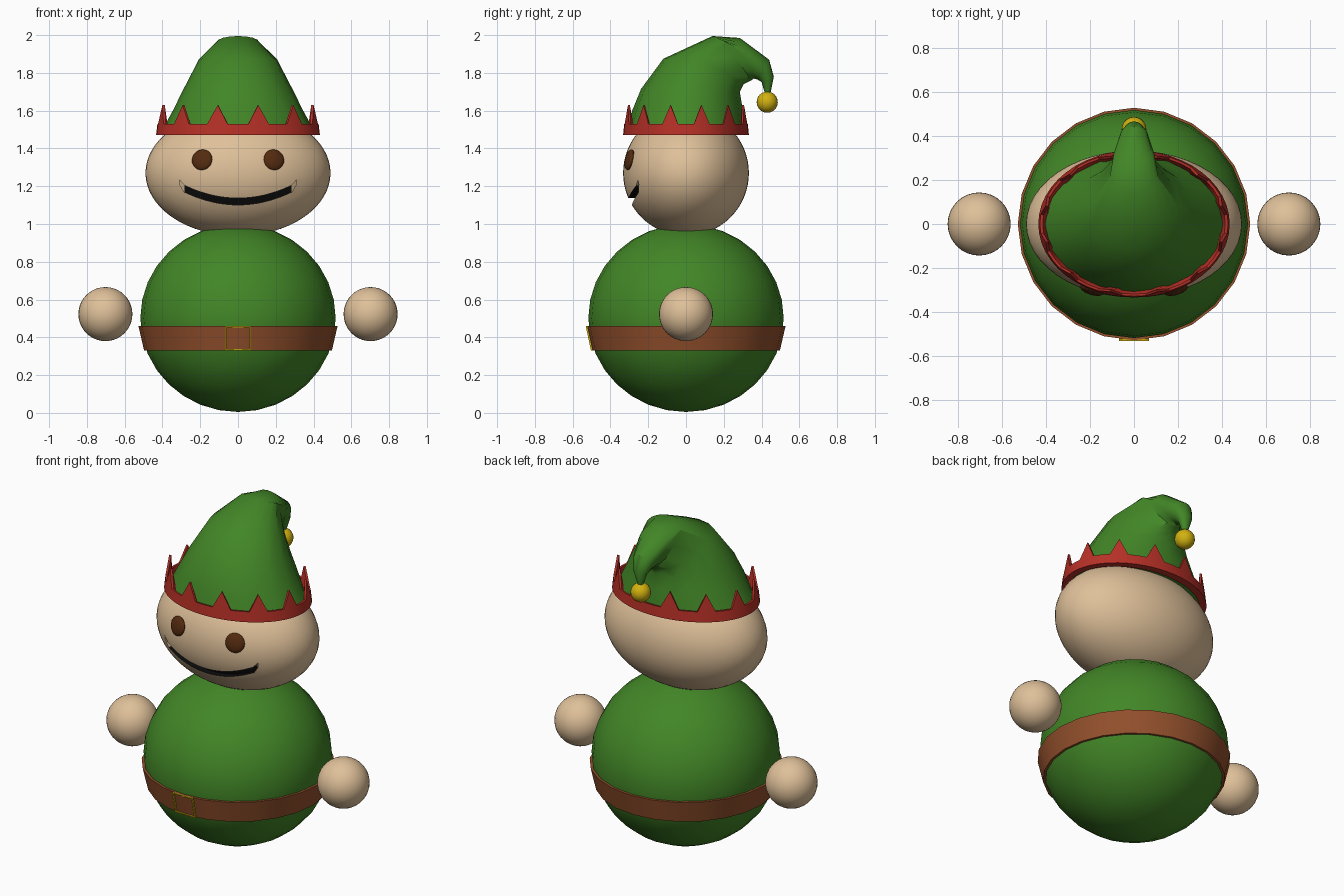
import bpy, bmesh, math
from mathutils import Vector

if "Cube" in bpy.data.objects:
    bpy.data.objects.remove(bpy.data.objects["Cube"])


def material(name, rgb):
    m = bpy.data.materials.new(name)
    m.diffuse_color = (*rgb, 1)
    m.use_nodes = True
    m.node_tree.nodes["Principled BSDF"].inputs["Base Color"].default_value = m.diffuse_color
    return m


GREEN = material("green cloth", (0.055, 0.24, 0.02))
SKIN = material("skin", (0.74, 0.53, 0.32))
RED = material("red trim", (0.47, 0.03, 0.02))
LEATHER = material("brown leather", (0.29, 0.08, 0.025))
GOLD = material("gold", (0.64, 0.44, 0.005))
EYE = material("dark brown", (0.09, 0.024, 0.005))
BLACK = material("black", (0.004, 0.004, 0.004))


def finish(name, bm, mat, angle=40):
    """Turn a bmesh into a shaded object."""
    bmesh.ops.recalc_face_normals(bm, faces=bm.faces)
    me = bpy.data.meshes.new(name)
    bm.to_mesh(me)
    bm.free()
    ob = bpy.data.objects.new(name, me)
    bpy.context.collection.objects.link(ob)
    me.materials.append(mat)
    smooth(ob, angle)
    return ob


def smooth(ob, angle):
    bpy.ops.object.select_all(action='DESELECT')
    ob.select_set(True)
    bpy.context.view_layer.objects.active = ob
    bpy.ops.object.shade_smooth_by_angle(angle=math.radians(angle))


def ball(name, loc, radii, mat, seg=24, rings=16):
    bm = bmesh.new()
    bmesh.ops.create_uvsphere(bm, u_segments=seg, v_segments=rings, radius=1)
    bmesh.ops.scale(bm, vec=radii, verts=bm.verts)
    ob = finish(name, bm, mat)
    ob.location = loc
    return ob


def loft(bm, loops, closed=False, caps=True):
    """Bridge equal-length vertex loops; closed joins the last to the first."""
    vs = [[bm.verts.new(p) for p in loop] for loop in loops]
    n = len(vs[0])
    pairs = list(zip(vs, vs[1:])) + ([(vs[-1], vs[0])] if closed else [])
    for a, b in pairs:
        for i in range(n):
            j = (i + 1) % n
            bm.faces.new((a[i], a[j], b[j], b[i]))
    if caps and not closed:
        bm.faces.new(vs[0])
        bm.faces.new(vs[-1])


def ring(rx, ry, z, n):
    return [(rx * math.sin(2 * math.pi * i / n), -ry * math.cos(2 * math.pi * i / n),
             z(i) if callable(z) else z) for i in range(n)]


# Body and hands
ball("body", (0, 0, 0.502), (0.517, 0.517, 0.497), GREEN)
for side, label in ((-1, "left"), (1, "right")):
    ball(label + "_hand", (side * 0.702, 0, 0.523), (0.143,) * 3, SKIN, 32, 20)

# Belt: flared band around the body
bm = bmesh.new()
loft(bm, [ring(r, r, z, 24) for r, z in
          ((0.497, 0.33), (0.527, 0.46), (0.49, 0.46), (0.465, 0.33))], closed=True)
finish("belt", bm, LEATHER)

# Buckle: thin square frame leaning with the belt
bm = bmesh.new()


def frame(s, d):
    pts = ((-1, -1), (1, -1), (1, 1), (-1, 1))
    return [(0.068 * s * u, -0.511 - d - 0.014 * s * v, 0.395 + 0.065 * s * v) for u, v in pts]


loft(bm, [frame(1, -0.004), frame(1, 0.006), frame(0.88, 0.006), frame(0.88, -0.004)], closed=True)
finish("buckle", bm, GOLD, 20)

# Head
HX, HY, HZ, HC = 0.49, 0.333, 0.333, 1.27
head = ball("head", (0, 0, HC), (HX, HY, HZ), SKIN, 48, 32)


def face_y(x, z):
    return -HY * math.sqrt(max(0, 1 - (x / HX) ** 2 - ((z - HC) / HZ) ** 2))


# Mouth: curved slot cut into the head
bm = bmesh.new()
loops = []
for i in range(-12, 13):
    x = i * 0.31 / 12
    t = abs(x) / 0.28
    zc, h = 1.119 + 0.066 * t * t, 0.018
    if abs(i) == 12:
        zc, h = 1.222, 0.012
    lo, hi = zc - h, zc + h
    loops.append([(x, -0.5, lo), (x, face_y(x, lo) + 0.04, lo),
                  (x, face_y(x, hi) + 0.04, hi), (x, -0.5, hi)])
loft(bm, loops)
cutter = finish("mouth_cutter", bm, BLACK)
cutter.hide_render = True
mod = head.modifiers.new("mouth", 'BOOLEAN')
mod.operation, mod.solver, mod.object = 'DIFFERENCE', 'EXACT', cutter
bpy.context.view_layer.objects.active = head
bpy.ops.object.modifier_apply(modifier=mod.name)
bpy.data.objects.remove(cutter)
head.data.materials.clear()
head.data.materials.append(SKIN)
head.data.materials.append(BLACK)
for p in head.data.polygons:
    c = p.center
    depth = (c.x / HX) ** 2 + (c.y / HY) ** 2 + (c.z / HZ) ** 2
    p.material_index = 1 if depth < 0.95 and abs(c.x) < 0.285 and c.y < -0.15 and c.z < 0 else 0
smooth(head, 40)

# Eyes: flattened ovals lying on the face
for side, label in ((-1, "left"), (1, "right")):
    x, z = side * 0.19, 1.34
    y = face_y(x, z)
    eye = ball(label + "_eye", (x, y, z), (0.056, 0.056, 0.02), EYE, 20, 12)
    normal = Vector((x / HX ** 2, y / HY ** 2, (z - HC) / HZ ** 2))
    eye.rotation_euler = normal.to_track_quat('Z', 'Y').to_euler()

# Hat trim: band with twelve upright points
bm = bmesh.new()


def tooth(i):
    return 1.63 if i % 4 == 2 else 1.53


def trim_loop(shrink):
    out = []
    for x, y, z in ring(1, 1, tooth, 48):
        k = 1 - 0.045 * (z - 1.47) / 0.16 - shrink
        out.append((0.434 * k * x, 0.333 * k * y, z))
    return out


loft(bm, [ring(0.434, 0.333, 1.47, 48), trim_loop(0), trim_loop(0.03),
          ring(0.395, 0.29, 1.47, 48)], closed=True)
finish("hat_trim", bm, RED, 30)

# Hat: bent cone; each section is front, middle and back (y, z) plus half width
sections = [
    ((-0.31, 1.49), (0, 1.49), (0.31, 1.49), 0.405),
    ((-0.285, 1.60), (0, 1.60), (0.30, 1.61), 0.345),
    ((-0.238, 1.715), (0.02, 1.715), (0.285, 1.70), 0.288),
    ((-0.12, 1.875), (0.08, 1.875), (0.305, 1.74), 0.205),
    ((0.14, 1.995), (0.21, 1.965), (0.345, 1.76), 0.11),
    ((0.285, 1.985), (0.32, 1.90), (0.36, 1.77), 0.092),
    ((0.44, 1.87), (0.415, 1.82), (0.378, 1.765), 0.06),
    ((0.465, 1.78), (0.435, 1.765), (0.40, 1.752), 0.04),
    ((0.447, 1.69), (0.432, 1.69), (0.418, 1.69), 0.015),
]
bm = bmesh.new()
loops = []
for f, m, b, rx in sections:
    loop = []
    for i in range(16):
        a = 2 * math.pi * i / 16
        c = math.cos(a)
        e = f if c > 0 else b
        loop.append((rx * math.sin(a), m[0] + (e[0] - m[0]) * abs(c), m[1] + (e[1] - m[1]) * abs(c)))
    loops.append(loop)
loft(bm, loops)
finish("hat", bm, GREEN, 35)

# Bell on the hat tip
ball("hat_bell", (0, 0.43, 1.645), (0.056,) * 3, GOLD, 20, 12)
